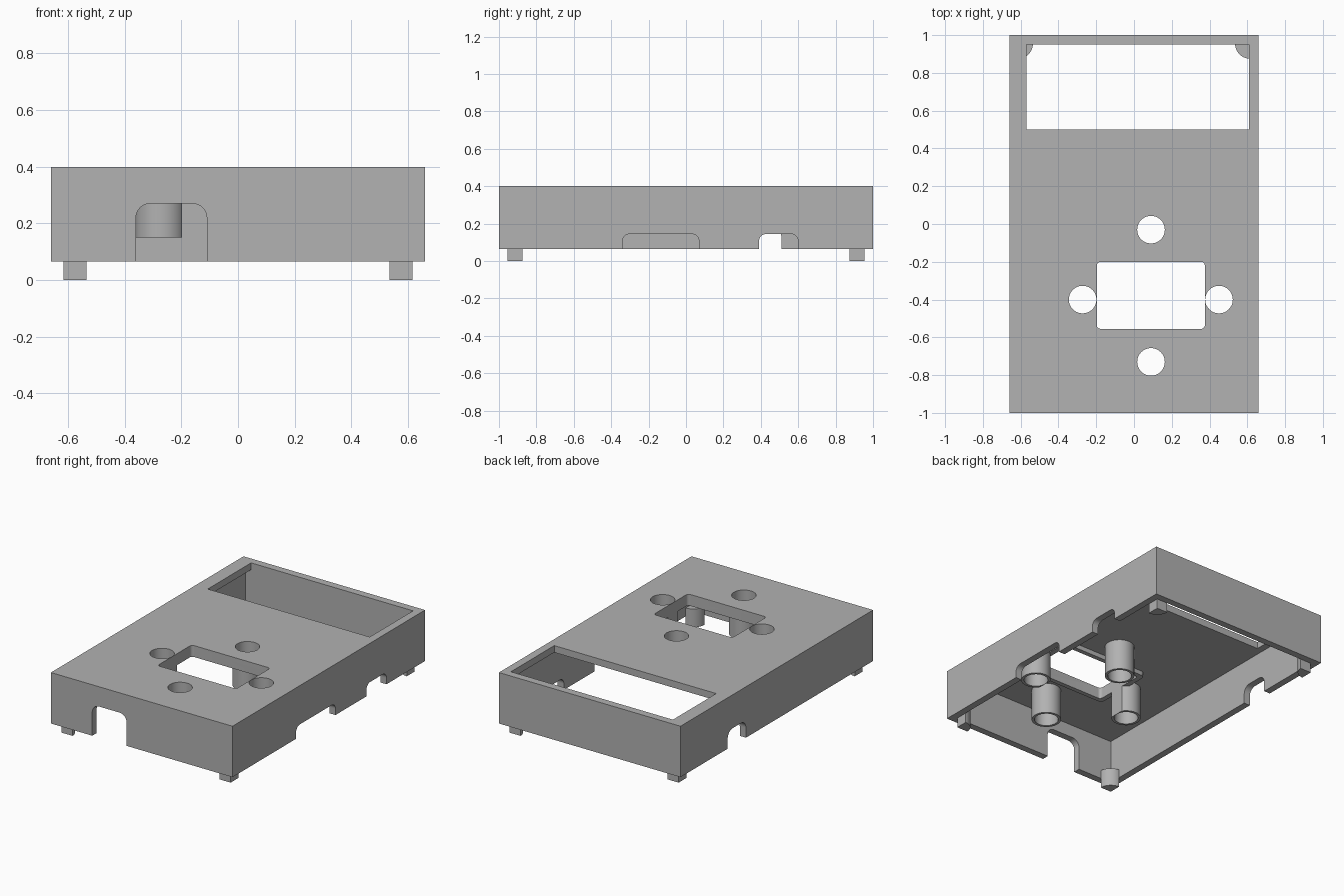
import bpy, bmesh, math
from mathutils import Vector

if "Cube" in bpy.data.objects:
    bpy.data.objects.remove(bpy.data.objects["Cube"])

HX, HY, Z0, Z1, WALL = 0.66, 1.0, 0.065, 0.40, 0.045
CEIL = Z1 - WALL

grey = bpy.data.materials.new("plastic grey")
grey.diffuse_color = (0.445, 0.445, 0.445, 1)
grey.use_nodes = True
grey.node_tree.nodes["Principled BSDF"].inputs["Base Color"].default_value = grey.diffuse_color


def prism(name, pts, to3d, depth):
    """Extrude a 2D outline placed by to3d along the depth vector."""
    bm = bmesh.new()
    face = bm.faces.new([bm.verts.new(to3d(a, b)) for a, b in pts])
    ext = bmesh.ops.extrude_face_region(bm, geom=[face])
    verts = [g for g in ext["geom"] if isinstance(g, bmesh.types.BMVert)]
    bmesh.ops.translate(bm, verts=verts, vec=Vector(depth))
    bmesh.ops.recalc_face_normals(bm, faces=bm.faces)
    me = bpy.data.meshes.new(name)
    bm.to_mesh(me)
    bm.free()
    me.materials.append(grey)
    ob = bpy.data.objects.new(name, me)
    bpy.context.collection.objects.link(ob)
    return ob


def rounded(a0, a1, b0, b1, r=0.0, bottom=True):
    """Rectangle outline with rounded corners (optionally only the top pair)."""
    pts = []
    for i, (a, b) in enumerate([(a1, b1), (a0, b1), (a0, b0), (a1, b0)]):
        if r == 0 or (i > 1 and not bottom):
            pts.append((a, b))
            continue
        ca = a - r if a == a1 else a + r
        cb = b - r if b == b1 else b + r
        for k in range(9):
            t = math.pi / 2 * (i + k / 8)
            pts.append((ca + r * math.cos(t), cb + r * math.sin(t)))
    return pts


def slab(name, pts, z0, z1):
    return prism(name, pts, lambda a, b: (a, b, z0), (0, 0, z1 - z0))


def circle(x, y, r, n=48):
    return [(x + r * math.cos(2 * math.pi * k / n),
             y + r * math.sin(2 * math.pi * k / n)) for k in range(n)]


def combine(target, tool, op):
    """Apply one boolean and discard the tool."""
    mod = target.modifiers.new("bool", 'BOOLEAN')
    mod.operation, mod.object, mod.solver = op, tool, 'EXACT'
    bpy.context.view_layer.objects.active = target
    bpy.ops.object.modifier_apply(modifier=mod.name)
    bpy.data.objects.remove(tool, do_unlink=True)


def smooth(ob):
    bpy.ops.object.select_all(action='DESELECT')
    ob.select_set(True)
    bpy.context.view_layer.objects.active = ob
    bpy.ops.object.shade_smooth_by_angle(angle=math.radians(30))


# Open-bottomed case
case = slab("case", rounded(-HX, HX, -HY, HY), Z0, Z1)
ix, iy = HX - WALL, HY - WALL
combine(case, slab("cavity", rounded(-ix, ix, -iy, iy), Z0 - 0.1, CEIL), 'DIFFERENCE')

# Collar under the connector opening and four button guide tubes
combine(case, slab("collar", rounded(-0.23, 0.41, -0.585, -0.17, 0.03), 0.325, 0.38), 'UNION')
buttons = [(0.09, -0.03), (0.09, -0.73), (-0.272, -0.4), (0.45, -0.4)]
for x, y in buttons:
    combine(case, slab("tube", circle(x, y, 0.09), 0.15, 0.38), 'UNION')

# Button bores, connector opening and display window
for x, y in buttons:
    combine(case, slab("bore", circle(x, y, 0.073), 0.05, 0.5), 'DIFFERENCE')
combine(case, slab("opening", rounded(-0.197, 0.375, -0.555, -0.2, 0.02), 0.05, 0.5), 'DIFFERENCE')
combine(case, slab("window", rounded(-0.57, 0.608, 0.5, 0.95), 0.3, 0.5), 'DIFFERENCE')

# Cable notch in the front wall
combine(case, prism("front_notch", rounded(-0.36, -0.11, 0.0, 0.27, 0.05, False),
                    lambda a, b: (a, -1.1, b), (0, 0.18, 0)), 'DIFFERENCE')

# Notches in the side walls
for side, y0, y1, top, r in [(1, -0.34, 0.07, 0.145, 0.04),
                             (1, 0.39, 0.60, 0.145, 0.04),
                             (-1, 0.32, 0.51, 0.18, 0.05)]:
    combine(case, prism("side_notch", rounded(y0, y1, 0.0, top, r, False),
                        lambda a, b: (side * 0.58, a, b), (side * 0.15, 0, 0)), 'DIFFERENCE')
smooth(case)

# Quarter-round feet in the inner corners
for sx, nx in ((-1, "left"), (1, "right")):
    for sy, ny in ((-1, "front"), (1, "back")):
        arc = [(sx * (ix - 0.08 * math.cos(math.pi * k / 24)),
                sy * (iy - 0.08 * math.sin(math.pi * k / 24))) for k in range(13)]
        smooth(slab(f"{ny}_{nx}_foot", [(sx * ix, sy * iy)] + arc, 0.0, 0.12))
